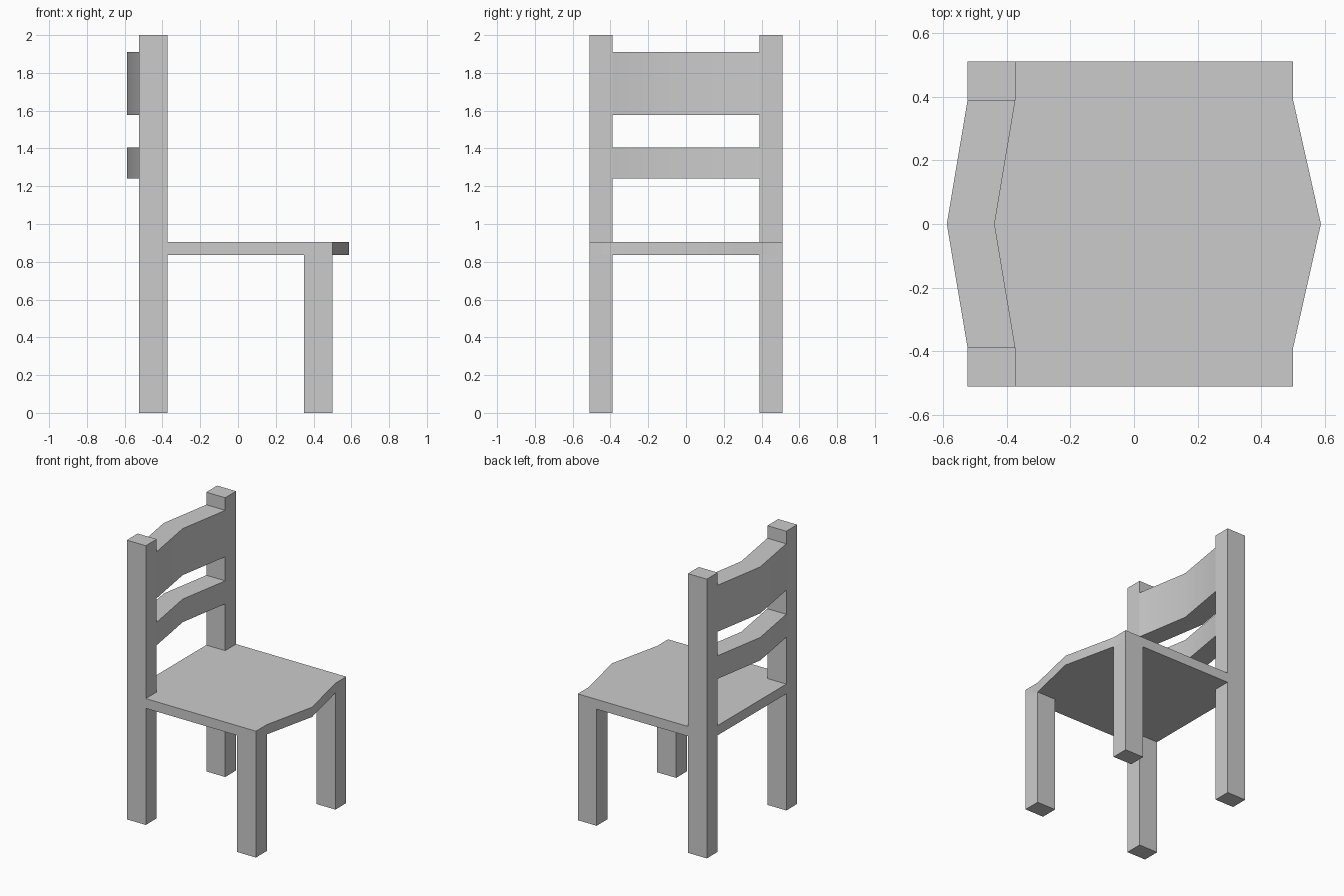
import bpy
import bmesh

if "Cube" in bpy.data.objects:
    bpy.data.objects.remove(bpy.data.objects["Cube"])

BACK, POST_FRONT = -0.523, -0.373   # depth of the back posts
LEG_BACK, FRONT = 0.35, 0.50        # depth of the front legs
INNER, OUTER = 0.388, 0.511         # inner and outer sides of the legs
BOW = 0.065                         # how far the back rails bow out
SEAT_LOW, SEAT_TOP = 0.835, 0.905


def prism(name, outline, z0, z1):
    """Extrude a flat xy outline from z0 to z1."""
    bm = bmesh.new()
    face = bm.faces.new([bm.verts.new((x, y, z0)) for x, y in outline])
    top = bmesh.ops.extrude_face_region(bm, geom=[face])["geom"]
    verts = [v for v in top if isinstance(v, bmesh.types.BMVert)]
    bmesh.ops.translate(bm, verts=verts, vec=(0, 0, z1 - z0))
    bmesh.ops.recalc_face_normals(bm, faces=bm.faces)
    mesh = bpy.data.meshes.new(name)
    bm.to_mesh(mesh)
    bm.free()
    obj = bpy.data.objects.new(name, mesh)
    bpy.context.collection.objects.link(obj)
    return obj


def leg(name, x0, x1, side, height):
    a, b = side * INNER, side * OUTER
    prism(name, [(x0, a), (x1, a), (x1, b), (x0, b)], 0, height)


def smooth(obj):
    bpy.ops.object.select_all(action='DESELECT')
    obj.select_set(True)
    bpy.context.view_layer.objects.active = obj
    bpy.ops.object.shade_smooth_by_angle()


# Tall back posts and short front legs
for side, label in ((-1, "right"), (1, "left")):
    leg("back_post_" + label, BACK, POST_FRONT, side, 2.0)
    leg("front_leg_" + label, LEG_BACK, FRONT, side, SEAT_LOW)

# Seat with a bowed front edge, notched around the back posts
half = [(BACK, INNER), (POST_FRONT, INNER), (POST_FRONT, OUTER),
        (FRONT, OUTER), (FRONT, INNER)]
seat = half + [(0.587, 0)] + [(x, -y) for x, y in reversed(half)]
smooth(prism("seat", seat, SEAT_LOW, SEAT_TOP))

# Bowed back rails between the posts
rail = [(BACK, -INNER), (POST_FRONT, -INNER), (POST_FRONT - BOW, 0),
        (POST_FRONT, INNER), (BACK, INNER), (BACK - BOW, 0)]
smooth(prism("lower_back_rail", rail, 1.24, 1.405))
smooth(prism("upper_back_rail", rail, 1.577, 1.91))
